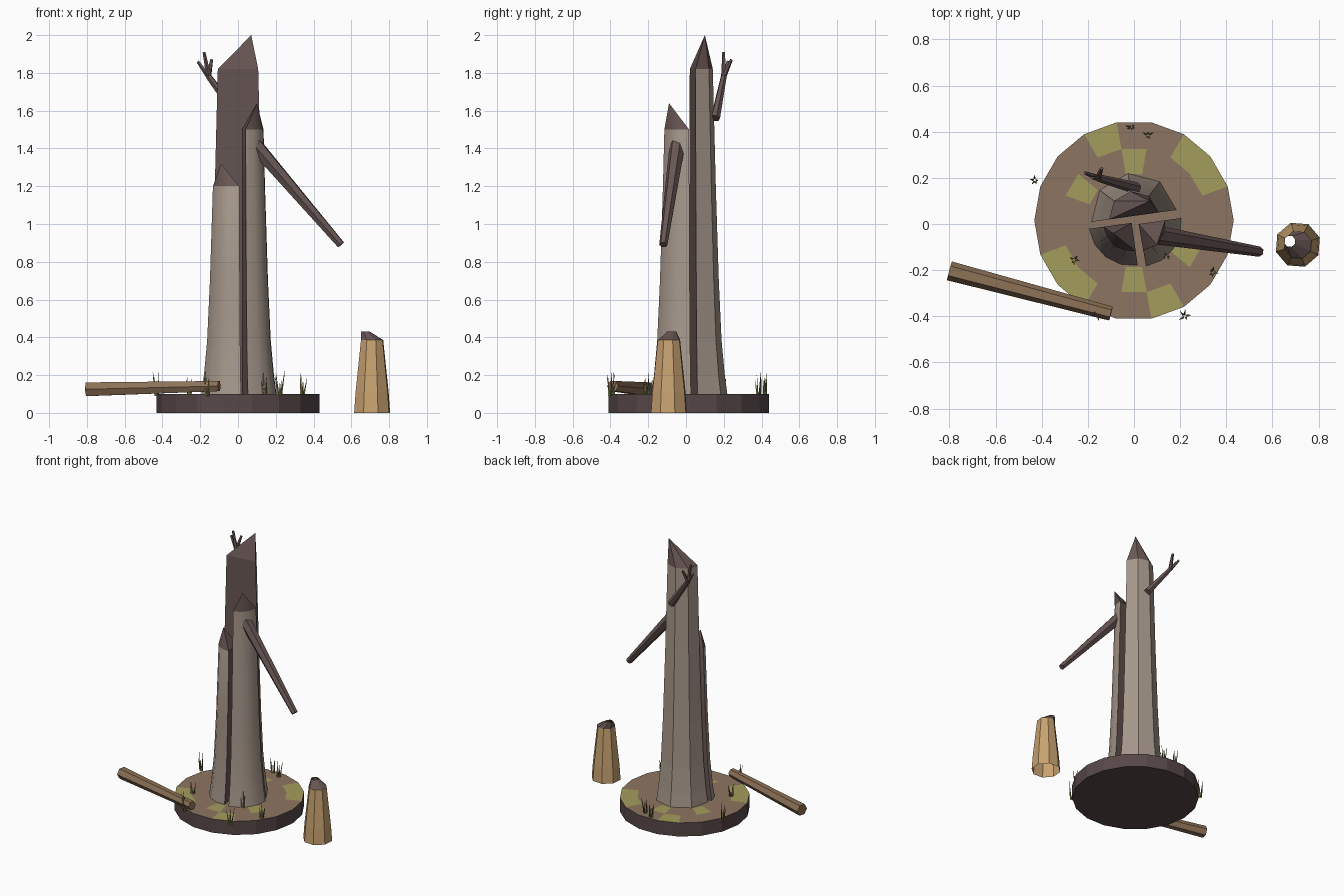
import bpy
import bmesh
import random
from math import cos, sin, radians, pi
from mathutils import Vector

random.seed(4)
cube = bpy.data.objects.get("Cube")
if cube:
    bpy.data.objects.remove(cube)


def material(name, srgb):
    rgb = [(c / 255) ** 2.2 for c in srgb] + [1]
    m = bpy.data.materials.new(name)
    m.use_nodes = True
    m.diffuse_color = rgb
    m.node_tree.nodes["Principled BSDF"].inputs["Base Color"].default_value = rgb
    return m


BARK = material("grey_bark", (165, 150, 138))
HEART = material("dark_heartwood", (104, 87, 85))
EARTH = material("dark_earth", (88, 73, 73))
SOIL = material("brown_soil", (140, 116, 98))
MOSS = material("yellow_moss", (162, 156, 92))
TAN = material("tan_wood", (198, 160, 112))
LOG = material("brown_log", (140, 113, 88))
GRASS = material("green_grass", (98, 108, 64))
STRAW = material("dry_grass", (176, 160, 98))


def finish(name, bm, mats, smooth=None):
    bmesh.ops.recalc_face_normals(bm, faces=bm.faces)
    me = bpy.data.meshes.new(name)
    bm.to_mesh(me)
    bm.free()
    ob = bpy.data.objects.new(name, me)
    bpy.context.collection.objects.link(ob)
    for m in mats:
        me.materials.append(m)
    if smooth:
        bpy.ops.object.select_all(action='DESELECT')
        ob.select_set(True)
        bpy.context.view_layer.objects.active = ob
        bpy.ops.object.shade_smooth_by_angle(angle=radians(smooth))
    return ob


def bridge(bm, lower, upper, index=0):
    """Quads between two closed loops."""
    n = len(lower)
    faces = [bm.faces.new((lower[i], lower[(i + 1) % n], upper[(i + 1) % n], upper[i]))
             for i in range(n)]
    for f in faces:
        f.material_index = index
    return faces


def limb(bm, start, end, r0, r1, sides=6, index=0):
    """Tapered prism between two points."""
    start, end = Vector(start), Vector(end)
    turn = (end - start).to_track_quat('Z', 'Y')
    loops = []
    for p, r in ((start, r0), (end, r1)):
        loops.append([bm.verts.new(p + turn @ Vector((r * cos(2 * pi * i / sides),
                                                      r * sin(2 * pi * i / sides), 0)))
                      for i in range(sides)])
    bridge(bm, *loops, index)
    for loop in loops:
        bm.faces.new(loop).material_index = index


# Mossy round base
bm = bmesh.new()
SECTORS = 18


def ring(r, z, n=SECTORS, cx=0, cy=0.015, turn=0):
    return [bm.verts.new((cx + r * cos(2 * pi * i / n + turn),
                          cy + r * sin(2 * pi * i / n + turn), z)) for i in range(n)]


bottom, rim = ring(0.432, 0), ring(0.432, 0.1)
middle, inner = ring(0.315, 0.1), ring(0.205, 0.1)
bm.faces.new(bottom)
bridge(bm, bottom, rim)
for i, f in enumerate(bridge(bm, rim, middle, 1)):
    if i in (1, 2, 5, 10, 11, 14):
        f.material_index = 2
for i, f in enumerate(bridge(bm, middle, inner, 1)):
    if i in (4, 7, 13, 16):
        f.material_index = 2
bm.faces.new(inner).material_index = 1
finish("ground_disc", bm, [EARTH, SOIL, MOSS])

# Split trunk: each piece is a wedge of the flared trunk with a broken tip
FLARE = [(0.09, 0.187), (0.2, 0.172), (0.38, 0.155), (0.7, 0.14), (1.2, 0.124), (1.82, 0.108)]


def radius_at(z):
    for (z0, r0), (z1, r1) in zip(FLARE, FLARE[1:]):
        if z <= z1:
            return r0 + (r1 - r0) * (z - z0) / (z1 - z0)
    return FLARE[-1][1]


def trunk_piece(name, centre, a0, a1, top, apex, smooth=None, segs=4):
    bm = bmesh.new()
    loops = []
    for z in [h for h, _ in FLARE if h < top] + [top]:
        r = radius_at(z)
        loop = [bm.verts.new((centre[0], centre[1], z))]
        for i in range(segs + 1):
            a = radians(a0 + (a1 - a0) * i / segs)
            loop.append(bm.verts.new((centre[0] + r * cos(a), centre[1] + r * sin(a), z)))
        loops.append(loop)
    for lower, upper in zip(loops, loops[1:]):
        faces = bridge(bm, lower, upper)
        faces[0].material_index = faces[-1].material_index = 1
    tip = bm.verts.new(apex)
    n = len(loops[-1])
    for i in range(n):
        bm.faces.new((loops[-1][i], loops[-1][(i + 1) % n], tip)).material_index = 1
    bm.faces.new(loops[0])
    finish(name, bm, [BARK, HEART], smooth)


trunk_piece("trunk_back", (0, 0.035), 8, 188, 1.82, (0.07, 0.1, 2.0))
trunk_piece("trunk_front_right", (-0.01, 0.005), 188, 278, 1.2, (-0.09, -0.04, 1.32), 35)
trunk_piece("trunk_front_left", (0.02, 0), 280, 368, 1.5, (0.1, -0.09, 1.64), 35)

# Drooping branch
bm = bmesh.new()
limb(bm, (0.085, -0.045, 1.425), (0.545, -0.12, 0.89), 0.042, 0.022)
finish("drooping_branch", bm, [HEART])

# Forked branch behind
bm = bmesh.new()
fork = (-0.155, 0.2, 1.78)
limb(bm, (0.01, 0.155, 1.56), fork, 0.026, 0.016)
for end in ((-0.212, 0.222, 1.86), (-0.18, 0.2, 1.91), (-0.14, 0.24, 1.87)):
    limb(bm, fork, end, 0.014, 0.008, 5)
finish("forked_branch", bm, [HEART])

# Fallen log
bm = bmesh.new()
limb(bm, (-0.8, -0.203, 0.125), (-0.1, -0.388, 0.142), 0.042, 0.031)
finish("fallen_log", bm, [LOG])

# Hollow stump with a broken top, open below
bm = bmesh.new()
loops = [ring(r, z, 8, 0.71, -0.09, radians(18))
         for z, r in ((0, 0.1), (0.11, 0.092), (0.385, 0.062))]
for lower, upper in zip(loops, loops[1:]):
    bridge(bm, lower, upper)
broken = ring(0.025, 0.43, 8, 0.675, -0.075, radians(18))
bridge(bm, loops[-1], broken, 1)
finish("hollow_stump", bm, [TAN, HEART])

# Grass tufts
bm = bmesh.new()
TUFTS = [(-0.01, 0.42), (0.06, 0.385), (-0.43, 0.19), (-0.26, -0.155),
         (0.34, -0.21), (0.22, -0.4), (0.14, -0.14), (-0.16, -0.39)]
for x, y in TUFTS:
    for k in range(5):
        a = 2 * pi * k / 5 + random.uniform(-0.5, 0.5)
        lean = random.uniform(0.01, 0.03)
        start = (x + 0.008 * cos(a), y + 0.008 * sin(a), 0.09)
        end = (x + lean * cos(a), y + lean * sin(a), random.uniform(0.16, 0.225))
        limb(bm, start, end, 0.006, 0.001, 3, int(k > 2))
finish("grass_tufts", bm, [GRASS, STRAW])
